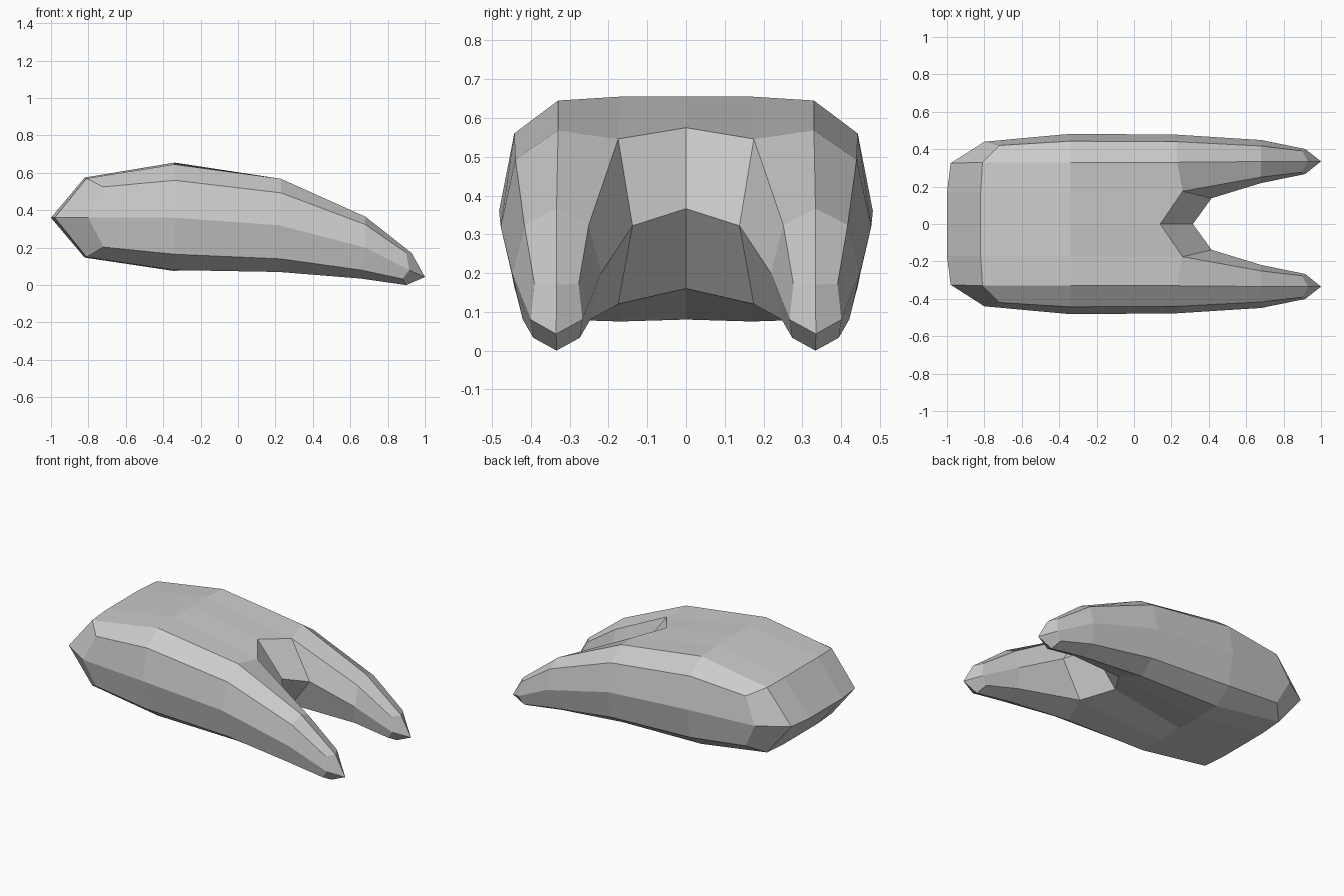
import bpy, bmesh

if "Cube" in bpy.data.objects:
    bpy.data.objects.remove(bpy.data.objects["Cube"])

CY = 0.334  # centre line of each prong

# half cross-sections of the body: top centre -> round the side -> bottom centre
REAR = [(-.82, 0, .575), (-.82, .17, .575), (-.81, .33, .57), (-.72, .42, .525), (-.80, .44, .36),
        (-.72, .42, .203), (-.81, .33, .15), (-.82, .17, .147), (-.82, 0, .147)]
MIDDLE = [(-.34, 0, .655), (-.34, .17, .655), (-.34, .33, .645), (-.34, .443, .56), (-.34, .482, .36),
          (-.34, .443, .165), (-.34, .33, .08), (-.34, .17, .075), (-.34, 0, .08)]
NOTCH = [(.14, 0, .575), (.26, .175, .546), (.23, .33, .568), (.23, .44, .493), (.22, .478, .32),
         (.23, .436, .14), (.22, .33, .07), (.26, .175, .12), (.14, 0, .16)]
# tail edge, notch mid edge and prong tip
TAIL = [(-1, 0, .36), (-1, .17, .36), (-.98, .325, .36)]
NOTCH_MID = [(.315, 0, .366), (.415, .138, .322)]
TIP = (1, .335, .043)
# outer half of each prong section: x, half width, z, from ridge to underside
KNUCKLE = [(.68, 0, .366), (.68, .083, .324), (.68, .115, .2), (.66, .087, .08), (.655, 0, .035)]
NAIL = [(.93, 0, .17), (.9, .057, .172), (.915, .067, .08), (.88, .06, .033), (.9, 0, 0)]

bm = bmesh.new()


def add(points):
    return [bm.verts.new(p) for p in points]


def prong_ring(half):
    outer = [(x, CY + w, z) for x, w, z in half]
    inner = [(x, CY - w, z) for x, w, z in half[3:0:-1]]
    return add(outer + inner)


def bridge(a, b, closed=False):
    n = len(a)
    for i in range(n if closed else n - 1):
        j = (i + 1) % n
        bm.faces.new((a[i], a[j], b[j], b[i]))


# body shell
rear, middle, notch = add(REAR), add(MIDDLE), add(NOTCH)
bridge(rear, middle)
bridge(middle, notch)

# tail wedge with its corner facets
tail = add(TAIL)
bridge(tail, rear[:3])
bridge(rear[:5:-1], tail)
bm.faces.new((tail[2], rear[2], rear[3], rear[4]))
bm.faces.new((tail[2], rear[4], rear[5], rear[6]))

# wall between the prongs
m0, m1 = add(NOTCH_MID)
bm.faces.new((notch[0], notch[1], m1, m0))
bm.faces.new((m0, m1, notch[7], notch[8]))

# prong
root = notch[2:8] + [m1, notch[1]]
knuckle, nail = prong_ring(KNUCKLE), prong_ring(NAIL)
bridge(root, knuckle, True)
bridge(knuckle, nail, True)
tip = add([TIP])[0]
for i in range(0, 8, 2):
    bm.faces.new((tip, nail[i], nail[i + 1], nail[(i + 2) % 8]))

# mirror to the other side
geom = bm.verts[:] + bm.edges[:] + bm.faces[:]
bmesh.ops.mirror(bm, geom=geom, axis='Y', merge_dist=0.0001)
bmesh.ops.remove_doubles(bm, verts=bm.verts[:], dist=0.0001)
bmesh.ops.recalc_face_normals(bm, faces=bm.faces[:])

mesh = bpy.data.meshes.new("forked_body")
bm.to_mesh(mesh)
bm.free()
bpy.context.collection.objects.link(bpy.data.objects.new("forked_body", mesh))
